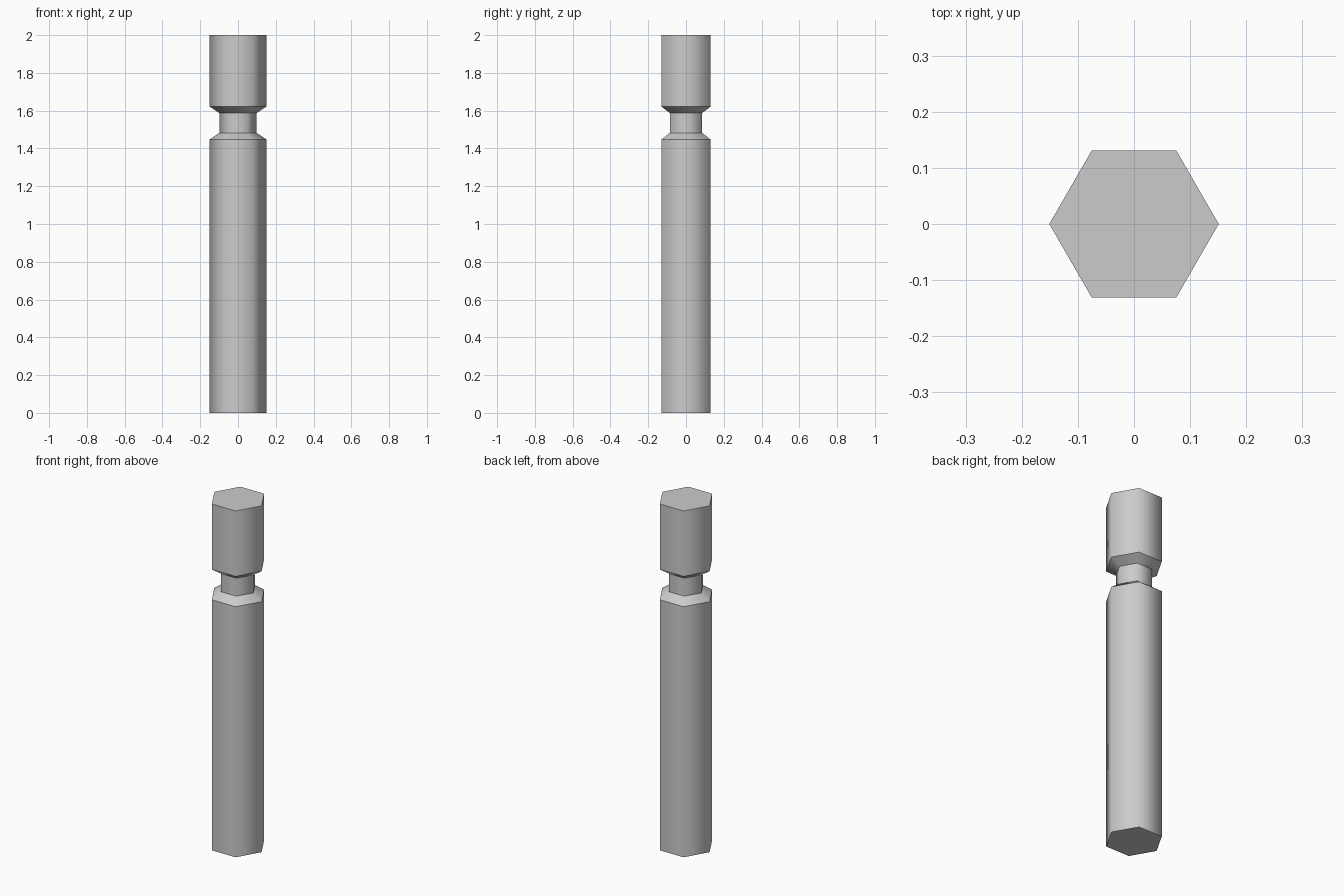
import bpy, bmesh
from math import cos, sin, tau

# Remove the default cube
cube = bpy.data.objects.get("Cube")
if cube:
    bpy.data.objects.remove(cube, do_unlink=True)

SIDES = 6
OUTER, NECK = 0.151, 0.098


def make_material(name, colour):
    mat = bpy.data.materials.new(name)
    mat.use_nodes = True
    mat.diffuse_color = colour
    mat.node_tree.nodes["Principled BSDF"].inputs["Base Color"].default_value = colour
    return mat


def hex_column(name, profile, mat):
    """Stack hexagonal rings from (radius, height) pairs and cap both ends."""
    bm = bmesh.new()
    rings = [[bm.verts.new((r * cos(tau * i / SIDES), r * sin(tau * i / SIDES), z))
              for i in range(SIDES)] for r, z in profile]
    for low, high in zip(rings, rings[1:]):
        for i in range(SIDES):
            j = (i + 1) % SIDES
            bm.faces.new((low[i], low[j], high[j], high[i])).smooth = True
    bm.faces.new(rings[0][::-1])
    bm.faces.new(rings[-1])
    # Sides blend around the column; every horizontal ring stays crisp
    for edge in bm.edges:
        a, b = edge.verts
        edge.smooth = abs(a.co.z - b.co.z) > 0.001
    mesh = bpy.data.meshes.new(name)
    bm.to_mesh(mesh)
    bm.free()
    mesh.materials.append(mat)
    obj = bpy.data.objects.new(name, mesh)
    bpy.context.collection.objects.link(obj)
    return obj


# One post: long shaft, bevelled neck groove, head block
grey = make_material("plain grey", (0.6, 0.6, 0.6, 1.0))
hex_column("grooved_hex_post", [
    (OUTER, 0.0), (OUTER, 1.447),
    (NECK, 1.483), (NECK, 1.587),
    (OUTER, 1.622), (OUTER, 2.0),
], grey)
